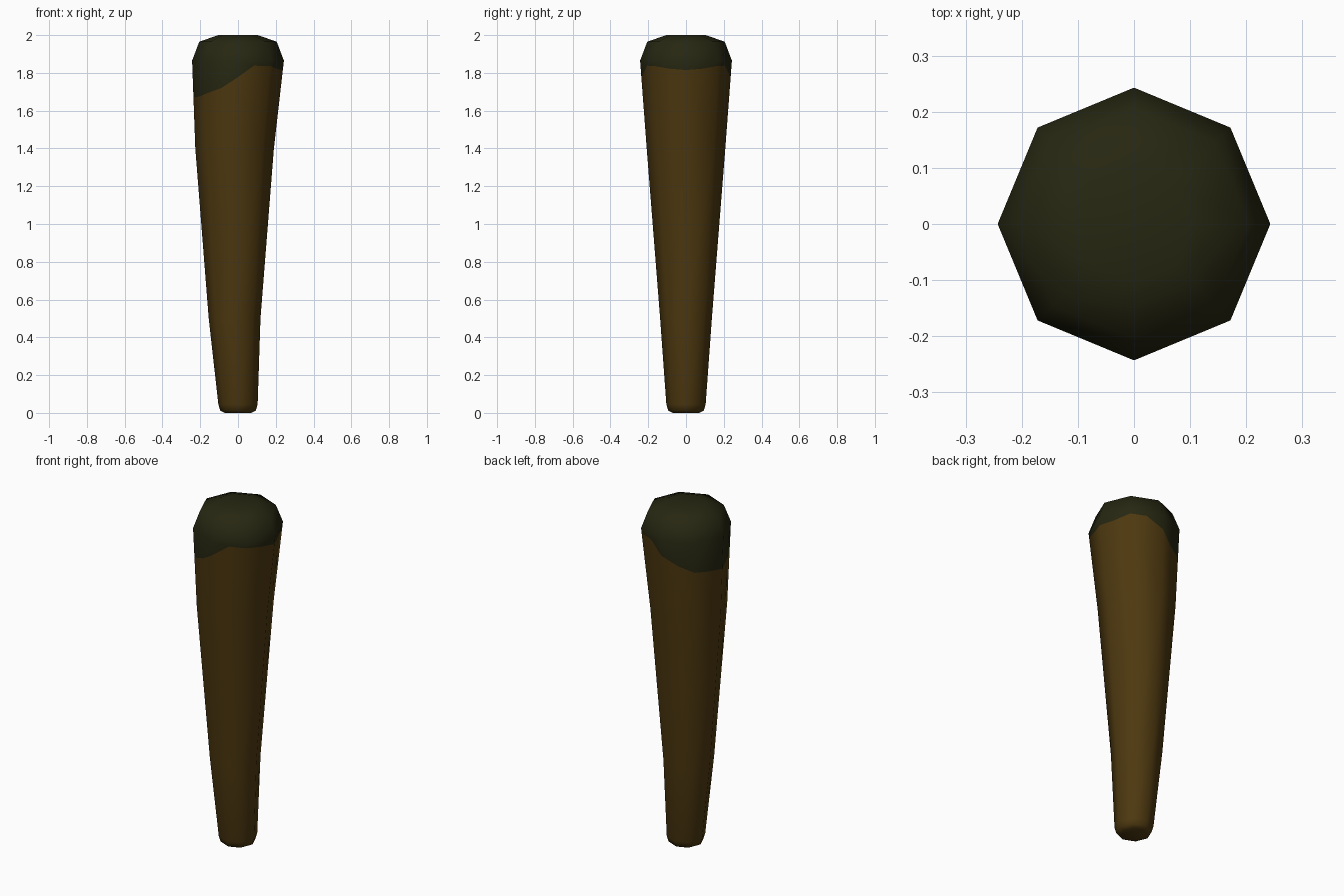
import bpy, bmesh, math

if "Cube" in bpy.data.objects:
    bpy.data.objects.remove(bpy.data.objects["Cube"])


def material(name, rgb):
    m = bpy.data.materials.new(name)
    m.diffuse_color = (*rgb, 1)
    m.use_nodes = True
    m.node_tree.nodes["Principled BSDF"].inputs["Base Color"].default_value = m.diffuse_color
    return m


SIDES = 8
# side profile of the post: height, radius, sideways drift of the centre
PROFILE = [(0, 0.07, 0), (0.012, 0.094, 0), (0.045, 0.104, 0),
           (0.5, 0.137, -0.018), (1.4, 0.208, -0.018), (1.865, 0.243, 0),
           (1.965, 0.205, 0), (2.0, 0.105, 0)]
# height of the dark cap's uneven edge, every 22.5 degrees from +x round to -x
EDGE = [1.815, 1.822, 1.837, 1.838, 1.775, 1.72, 1.69, 1.675, 1.67]

bm = bmesh.new()


def corner(z, r, cx, i):
    a = 2 * math.pi * i / SIDES
    return (cx + r * math.cos(a), r * math.sin(a), z)


def ring(z, r, cx):
    return [bm.verts.new(corner(z, r, cx, i)) for i in range(SIDES)]


def on_side(i, z):
    """Point on the post corner i between the 1.4 and 1.865 rings."""
    lo, hi = PROFILE[4], PROFILE[5]
    t = (z - lo[0]) / (hi[0] - lo[0])
    return corner(z, lo[1] + t * (hi[1] - lo[1]), lo[2] * (1 - t), i)


rings = [ring(*p) for p in PROFILE]

# colour edge ring, with an extra point in the middle of each side
edge = []
for k in range(2 * SIDES):
    z = EDGE[min(k, 2 * SIDES - k)]
    p, q = on_side(k // 2, z), on_side((k + 1) // 2, z)
    edge.append(bm.verts.new([(a + b) / 2 for a, b in zip(p, q)]))


def add(verts, colour):
    f = bm.faces.new(verts)
    f.material_index = colour
    f.smooth = True


# walls
for n in range(len(rings) - 1):
    a, b = rings[n], rings[n + 1]
    for i in range(SIDES):
        j = (i + 1) % SIDES
        if n == 4:
            mid = [edge[2 * i], edge[2 * i + 1], edge[2 * j]]
            add([a[i], a[j]] + mid[::-1], 0)
            add(mid + [b[j], b[i]], 1)
        else:
            add([a[i], a[j], b[j], b[i]], 0 if n < 4 else 1)

# end faces
add(rings[0][::-1], 0)
add(rings[-1], 1)

bm.normal_update()
mesh = bpy.data.meshes.new("tapered_post")
bm.to_mesh(mesh)
bm.free()
mesh.materials.append(material("brown wood", (0.075, 0.040, 0.005)))
mesh.materials.append(material("dark olive cap", (0.020, 0.020, 0.006)))
post = bpy.data.objects.new("tapered_post", mesh)
bpy.context.collection.objects.link(post)
